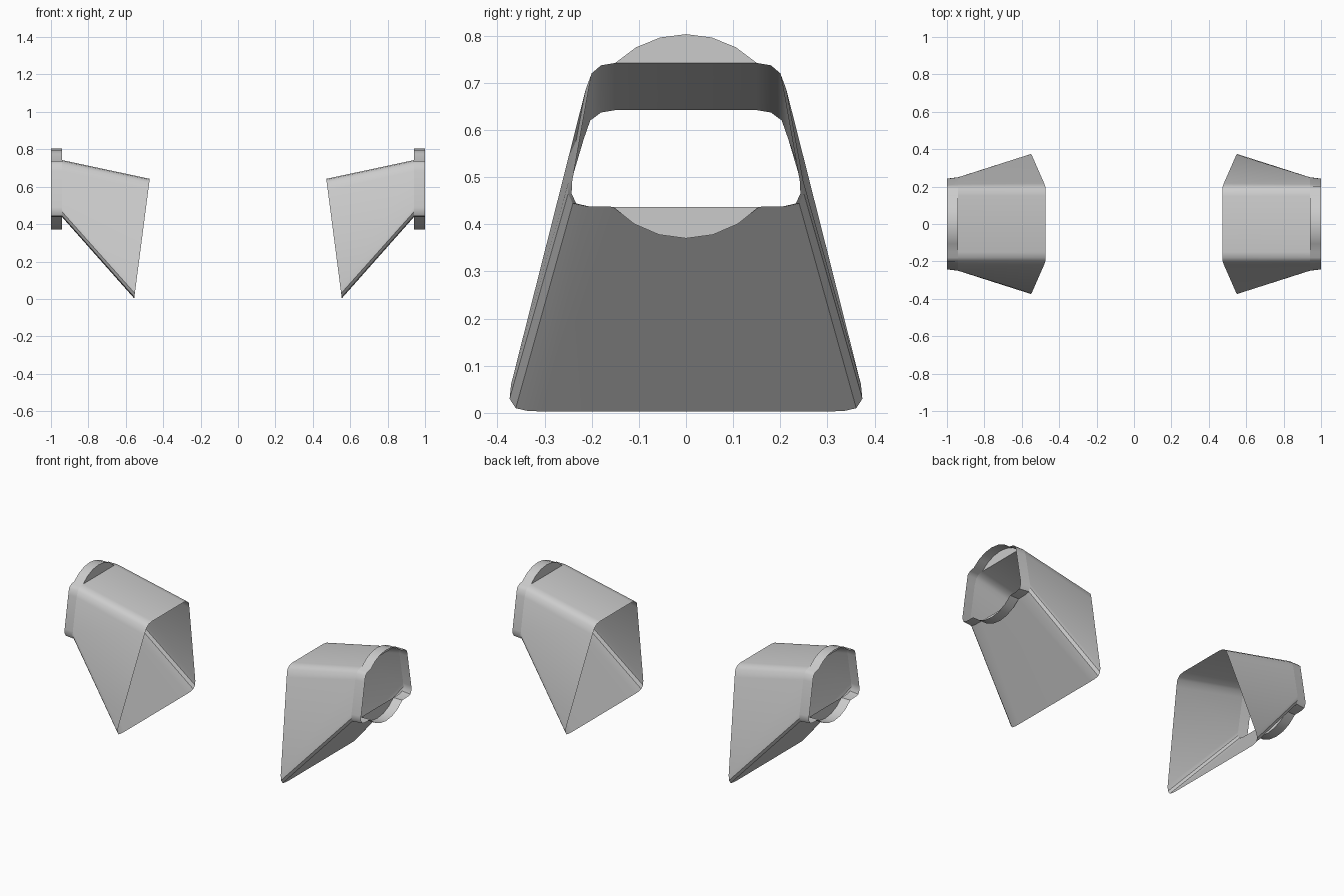
import bpy
import bmesh
import math

cube = bpy.data.objects.get("Cube")
if cube:
    bpy.data.objects.remove(cube, do_unlink=True)

grey = bpy.data.materials.new("light_grey")
grey.use_nodes = True
colour = (0.6, 0.6, 0.6, 1)
grey.diffuse_color = colour
grey.node_tree.nodes["Principled BSDF"].inputs["Base Color"].default_value = colour

# Half sections (y, z), running from the top edge round the side to the bottom edge
COLLAR_SIDE = [(.15, .742), (.18, .737), (.2, .72), (.213, .685),
               (.249, .49), (.25, .465), (.24, .444), (.213, .438), (.155, .437)]
MOUTH_SIDE = [(.15, .642), (.18, .637), (.203, .62), (.217, .58),
              (.371, .06), (.374, .03), (.361, .01), (.335, .004), (.3, .003)]


def arc(z_edge, z_tip, half_width, steps=6):
    """Circular bulge from +half_width to -half_width, end points left out."""
    h = z_tip - z_edge
    r = (half_width ** 2 + h ** 2) / (2 * abs(h))
    centre = z_tip - math.copysign(r, h)
    a = math.asin(half_width / r)
    angles = [a - 2 * a * i / steps for i in range(1, steps)]
    return [(r * math.sin(t), centre + math.copysign(r * math.cos(t), h)) for t in angles]


def full(half):
    return half + [(-y, z) for y, z in reversed(half)]


def make(name, rings, sign, fill=False):
    """Loft closed rings of 3D points, or fill a single ring."""
    bm = bmesh.new()
    loops = [[bm.verts.new((sign * x, y, z)) for x, y, z in ring] for ring in rings]
    if fill:
        bm.faces.new(loops[0] if sign < 0 else loops[0][::-1])
    for a, b in zip(loops, loops[1:]):
        n = len(a)
        for i in range(n):
            j = (i + 1) % n
            quad = [a[i], a[j], b[j], b[i]]
            bm.faces.new(quad if sign < 0 else quad[::-1])
    bm.normal_update()
    mesh = bpy.data.meshes.new(name)
    bm.to_mesh(mesh)
    bm.free()
    mesh.materials.append(grey)
    obj = bpy.data.objects.new(name, mesh)
    bpy.context.collection.objects.link(obj)
    bpy.ops.object.select_all(action="DESELECT")
    obj.select_set(True)
    bpy.context.view_layer.objects.active = obj
    bpy.ops.object.shade_smooth_by_angle(angle=math.radians(35))
    return obj


INNER, OUTER = .94, 1.0
top_arc = arc(.742, .803, .15)
bottom_arc = arc(.437, .37, .155)
section = full(COLLAR_SIDE)
mouth = [(.472 + (.642 - z) * .13, y, z) for y, z in full(MOUTH_SIDE)]

# Collar outline: side sections joined by the round bulges
outline = (COLLAR_SIDE + bottom_arc
           + [(-y, z) for y, z in reversed(COLLAR_SIDE)] + top_arc[::-1])

for side, sign in (("left", 1), ("right", -1)):
    # Tapered open duct with a slanted mouth
    make(side + "_duct", [[(INNER, y, z) for y, z in section], mouth], sign)
    # Short collar flaring very slightly towards the duct
    make(side + "_collar", [[(OUTER, y * .97 if abs(y) > .2 else y, z) for y, z in outline],
                            [(INNER, y, z) for y, z in outline]], sign)
    # Flat crescents closing the bulges behind the collar
    for part, bulge, w, z in (("top", top_arc, .15, .742), ("bottom", bottom_arc, .155, .437)):
        ring = [(INNER, y, h) for y, h in [(w, z)] + bulge + [(-w, z)]]
        make(f"{side}_{part}_crescent", [ring if part == "top" else ring[::-1]], sign, fill=True)
